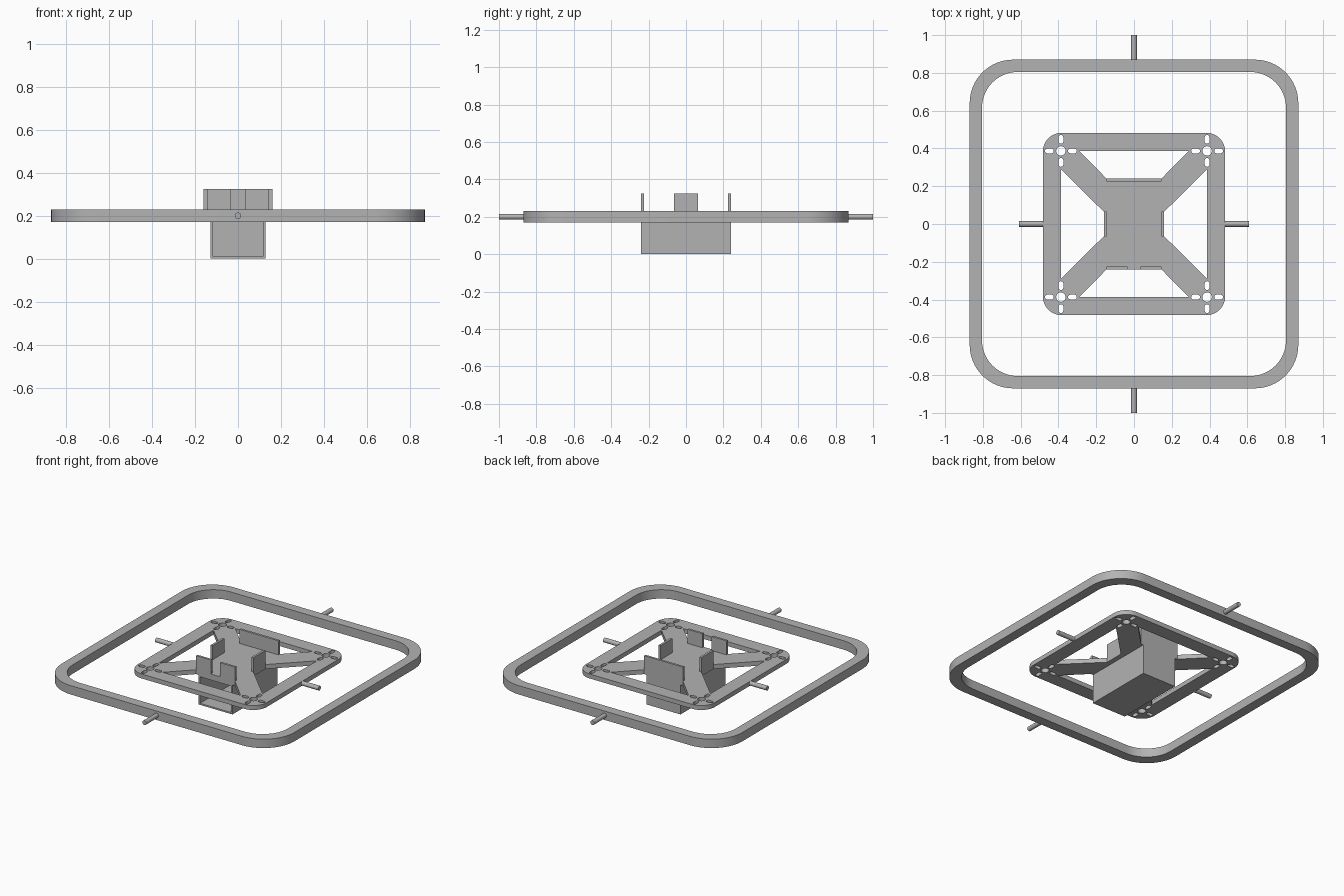
import bpy, bmesh, math
from mathutils import Vector

if "Cube" in bpy.data.objects:
    bpy.data.objects.remove(bpy.data.objects["Cube"], do_unlink=True)

grey = bpy.data.materials.new("plain_grey")
grey.use_nodes = True
colour = (0.45, 0.45, 0.45, 1)
grey.diffuse_color = colour
grey.node_tree.nodes["Principled BSDF"].inputs["Base Color"].default_value = colour


def finish(name, mesh):
    obj = bpy.data.objects.new(name, mesh)
    bpy.context.collection.objects.link(obj)
    mesh.materials.clear()
    mesh.materials.append(grey)
    bpy.ops.object.select_all(action='DESELECT')
    obj.select_set(True)
    bpy.context.view_layer.objects.active = obj
    bpy.ops.object.shade_smooth_by_angle(angle=math.radians(35))
    return obj


def rounded(cx, cy, hx, hy, r, steps=12):
    """Outline of a rounded rectangle with half sizes hx, hy."""
    pts = []
    for q, (sx, sy) in enumerate([(1, 1), (-1, 1), (-1, -1), (1, -1)]):
        for i in range(steps + 1):
            a = (q + i / steps) * math.pi / 2
            pts.append((cx + sx * (hx - r) + r * math.cos(a),
                        cy + sy * (hy - r) + r * math.sin(a)))
    # drop repeated points where neighbouring arcs meet
    return [p for i, p in enumerate(pts)
            if (Vector(p) - Vector(pts[i - 1])).length > 1e-5]


def plate(name, outlines, z0, z1):
    """Extruded flat shape; inner outlines become holes."""
    curve = bpy.data.curves.new(name, 'CURVE')
    curve.dimensions = '2D'
    curve.fill_mode = 'BOTH'
    curve.extrude = (z1 - z0) / 2
    for pts in outlines:
        s = curve.splines.new('POLY')
        s.points.add(len(pts) - 1)
        for p, (x, y) in zip(s.points, pts):
            p.co = (x, y, 0, 1)
        s.use_cyclic_u = True
    helper = bpy.data.objects.new(name + "_helper", curve)
    bpy.context.collection.objects.link(helper)
    deps = bpy.context.evaluated_depsgraph_get()
    mesh = bpy.data.meshes.new_from_object(helper.evaluated_get(deps))
    bpy.data.objects.remove(helper, do_unlink=True)
    bm = bmesh.new()
    bm.from_mesh(mesh)
    bmesh.ops.remove_doubles(bm, verts=bm.verts, dist=1e-5)
    bmesh.ops.translate(bm, verts=bm.verts, vec=(0, 0, (z0 + z1) / 2))
    bmesh.ops.recalc_face_normals(bm, faces=bm.faces)
    bm.to_mesh(mesh)
    bm.free()
    return finish(name, mesh)


def box(name, x0, x1, y0, y1, z0, z1, pocket=0):
    """Block; a pocket thickness hollows it from the front."""
    bm = bmesh.new()
    bmesh.ops.create_cube(bm, size=1)
    for v in bm.verts:
        v.co = (x0 + (v.co.x + .5) * (x1 - x0), y0 + (v.co.y + .5) * (y1 - y0),
                z0 + (v.co.z + .5) * (z1 - z0))
    if pocket:
        front = min(bm.faces, key=lambda f: f.calc_center_median().y)
        bmesh.ops.inset_individual(bm, faces=[front], thickness=pocket)
        inner = bmesh.ops.extrude_discrete_faces(bm, faces=[front])["faces"][0]
        bmesh.ops.translate(bm, verts=inner.verts, vec=(0, y1 - y0 - pocket, 0))
    mesh = bpy.data.meshes.new(name)
    bm.to_mesh(mesh)
    bm.free()
    return finish(name, mesh)


def pin(name, start, end, radius=0.015):
    start, end = Vector(start), Vector(end)
    bm = bmesh.new()
    bmesh.ops.create_cone(bm, cap_ends=True, segments=24, radius1=radius,
                          radius2=radius, depth=(end - start).length)
    turn = (end - start).to_track_quat('Z', 'Y').to_matrix()
    bmesh.ops.rotate(bm, verts=bm.verts, matrix=turn)
    bmesh.ops.translate(bm, verts=bm.verts, vec=(start + end) / 2)
    mesh = bpy.data.meshes.new(name)
    bm.to_mesh(mesh)
    bm.free()
    return finish(name, mesh)


# Outer ring
plate("outer_ring", [rounded(0, 0, 0.87, 0.87, 0.23, 16),
                     rounded(0, 0, 0.805, 0.805, 0.19, 16)], 0.17, 0.23)

# Inner frame: windows leave diagonal arms and a central deck
frame = [rounded(0, 0, 0.483, 0.483, 0.1)]
for s in (1, -1):
    frame.append([(-0.29, s * 0.387), (0.29, s * 0.387),
                  (0.145, s * 0.24), (-0.145, s * 0.24)])
    frame.append([(s * 0.387, -0.29), (s * 0.387, 0.29),
                  (s * 0.16, 0.065), (s * 0.16, -0.065)])
# Corner mounting holes, each with four slots around it
for cx in (-0.387, 0.387):
    for cy in (-0.387, 0.387):
        frame.append(rounded(cx, cy, 0.025, 0.025, 0.025, 6))
        for s in (1, -1):
            frame.append(rounded(cx + s * 0.061, cy, 0.023, 0.013, 0.0125, 4))
            frame.append(rounded(cx, cy + s * 0.061, 0.013, 0.023, 0.0125, 4))
plate("inner_frame", frame, 0.2, 0.23)

# Open-fronted box under the deck
box("hanging_box", -0.127, 0.127, -0.24, 0.24, 0, 0.2, pocket=0.015)

# Upright tabs around the deck
top = 0.325
box("back_tab", -0.145, 0.145, 0.225, 0.24, 0.2, top)
for side, s in (("left", 1), ("right", -1)):
    xs = sorted((s * 0.145, s * 0.16))
    box(side + "_tab", *xs, -0.065, 0.065, 0.2, top)
    xs = sorted((s * 0.035, s * 0.145))
    box("front_" + side + "_tab", *xs, -0.24, -0.225, 0.2, top)
    # Pivot pins on the inner frame
    pin(side + "_pivot_pin", (s * 0.475, 0, 0.215), (s * 0.61, 0, 0.215))

# Pivot pins on the outer ring
for side, s in (("front", -1), ("back", 1)):
    pin(side + "_pivot_pin", (0, s * 0.86, 0.2), (0, s, 0.2))
